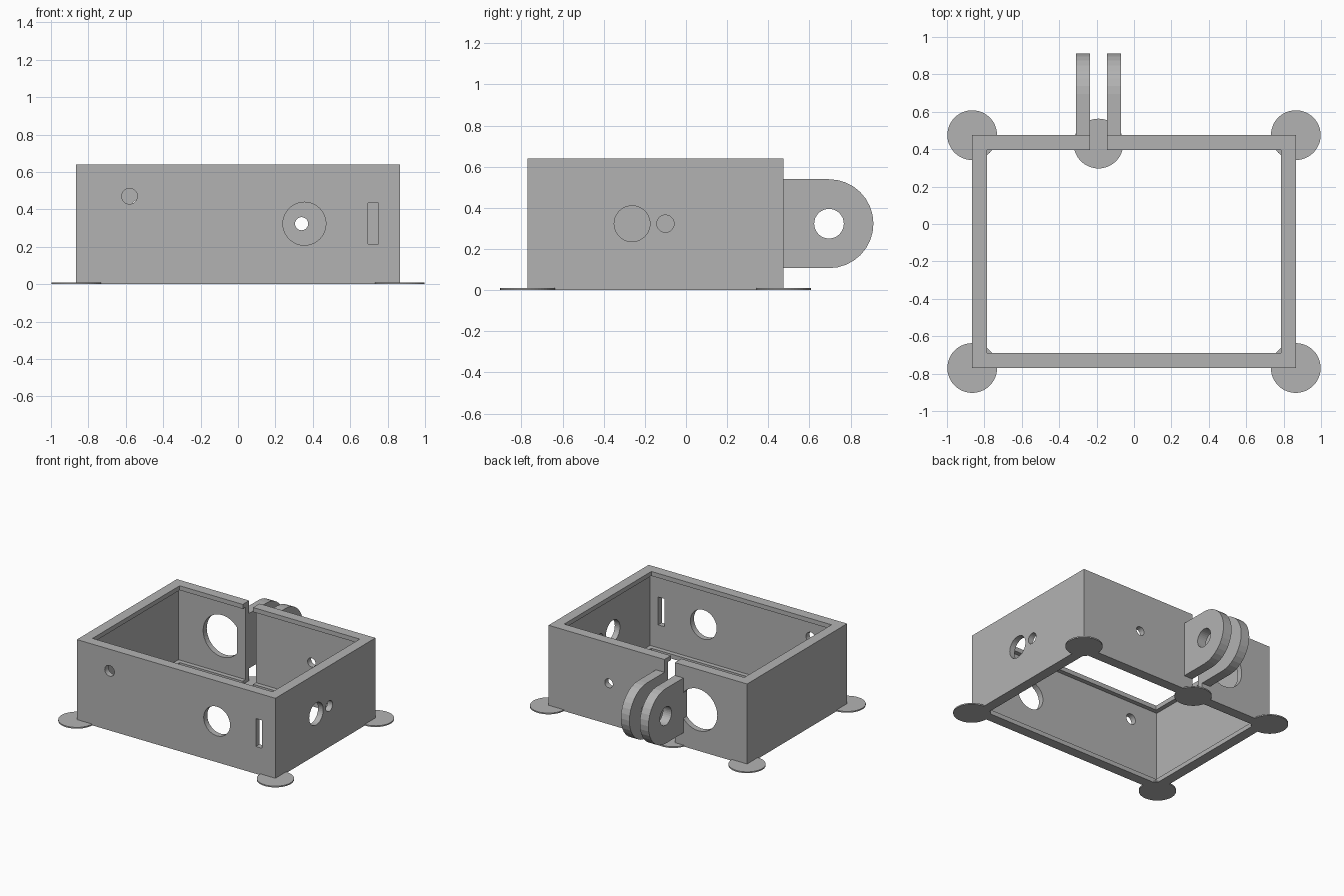
import bpy, bmesh, math
from mathutils import Matrix, Vector

old = bpy.data.objects.get("Cube")
if old:
    bpy.data.objects.remove(old)

grey = bpy.data.materials.new("plain grey")
grey.use_nodes = True
colour = (0.45, 0.45, 0.45, 1)
grey.diffuse_color = colour
grey.node_tree.nodes["Principled BSDF"].inputs["Base Color"].default_value = colour

# Main dimensions
HALF_W, FRONT, BACK, TOP = 0.865, -0.77, 0.475, 0.64
RIM, WALL, LIP = 0.08, 0.045, 0.035
MID = 0.323


def finish(name, bm):
    bmesh.ops.recalc_face_normals(bm, faces=bm.faces)
    mesh = bpy.data.meshes.new(name)
    bm.to_mesh(mesh)
    bm.free()
    mesh.materials.append(grey)
    obj = bpy.data.objects.new(name, mesh)
    bpy.context.collection.objects.link(obj)
    return obj


def box(name, low, high):
    low, high = Vector(low), Vector(high)
    bm = bmesh.new()
    bmesh.ops.create_cube(bm, size=1)
    bmesh.ops.scale(bm, vec=high - low, verts=bm.verts)
    bmesh.ops.translate(bm, vec=(low + high) / 2, verts=bm.verts)
    return finish(name, bm)


def cylinder(name, centre, radius, depth, axis="Z", sides=40):
    turn = {"X": Matrix.Rotation(math.pi / 2, 4, "Y"),
            "Y": Matrix.Rotation(math.pi / 2, 4, "X"),
            "Z": Matrix.Identity(4)}[axis]
    bm = bmesh.new()
    bmesh.ops.create_cone(bm, cap_ends=True, segments=sides, radius1=radius,
                          radius2=radius, depth=depth,
                          matrix=Matrix.Translation(centre) @ turn)
    return finish(name, bm)


def cut(target, cutter):
    """Subtract the cutter from the target, then discard the cutter."""
    cutter.hide_render = True
    mod = target.modifiers.new("cut", "BOOLEAN")
    mod.operation = "DIFFERENCE"
    mod.solver = "EXACT"
    mod.object = cutter
    bpy.context.view_layer.objects.active = target
    bpy.ops.object.modifier_apply(modifier=mod.name)
    bpy.data.objects.remove(cutter)


# Open frame, with thin walls between a top and a bottom lip
frame = box("frame", (-HALF_W, FRONT, 0), (HALF_W, BACK, TOP))
for inset, low, high in ((RIM, -0.1, TOP + 0.1), (WALL, LIP, TOP - LIP)):
    cut(frame, box("cavity", (inset - HALF_W, FRONT + inset, low),
                   (HALF_W - inset, BACK - inset, high)))

# Front wall holes and slot
for x, z, radius in ((-0.58, 0.47, 0.042), (0.355, MID, 0.115)):
    cut(frame, cylinder("hole", (x, FRONT, z), radius, 0.3, "Y"))
cut(frame, box("slot", (0.695, FRONT - 0.1, 0.215), (0.75, FRONT + 0.1, 0.435)))

# Back wall holes and clamp gap
for x, radius in ((-0.44, 0.165), (0.34, 0.035)):
    cut(frame, cylinder("hole", (x, BACK, MID), radius, 0.3, "Y"))
cut(frame, box("gap", (-0.235, BACK - 0.15, -0.1), (-0.145, BACK + 0.1, TOP + 0.1)))

# Side wall holes
for y, radius in ((-0.262, 0.087), (-0.10, 0.042)):
    cut(frame, cylinder("hole", (HALF_W, y, MID), radius, 0.3, "X"))

# Pair of rounded mounting lugs
LUG_Y, LUG_R, STEPS = 0.695, 0.216, 16
for name, x in (("right_lug", -0.31), ("left_lug", -0.145)):
    profile = [(BACK - WALL, MID - LUG_R)]
    for i in range(STEPS + 1):
        a = math.pi * (i / STEPS - 0.5)
        profile.append((LUG_Y + LUG_R * math.cos(a), MID + LUG_R * math.sin(a)))
    profile.append((BACK - WALL, MID + LUG_R))
    bm = bmesh.new()
    face = bm.faces.new([bm.verts.new((x, y, z)) for y, z in profile])
    side = bmesh.ops.extrude_face_region(bm, geom=[face])["geom"]
    bmesh.ops.translate(bm, vec=(0.075, 0, 0),
                        verts=[v for v in side if isinstance(v, bmesh.types.BMVert)])
    lug = finish(name, bm)
    cut(lug, cylinder("hole", (x, LUG_Y, MID), 0.072, 0.3, "X", 32))

# Thin round pads under the corners and the clamp gap
pads = {"front_right_pad": (-HALF_W, FRONT), "front_left_pad": (HALF_W, FRONT),
        "back_right_pad": (-HALF_W, BACK), "back_left_pad": (HALF_W, BACK),
        "gap_pad": (-0.19, 0.43)}
for name, (x, y) in pads.items():
    cylinder(name, (x, y, 0.005), 0.133, 0.01, "Z", 48)
